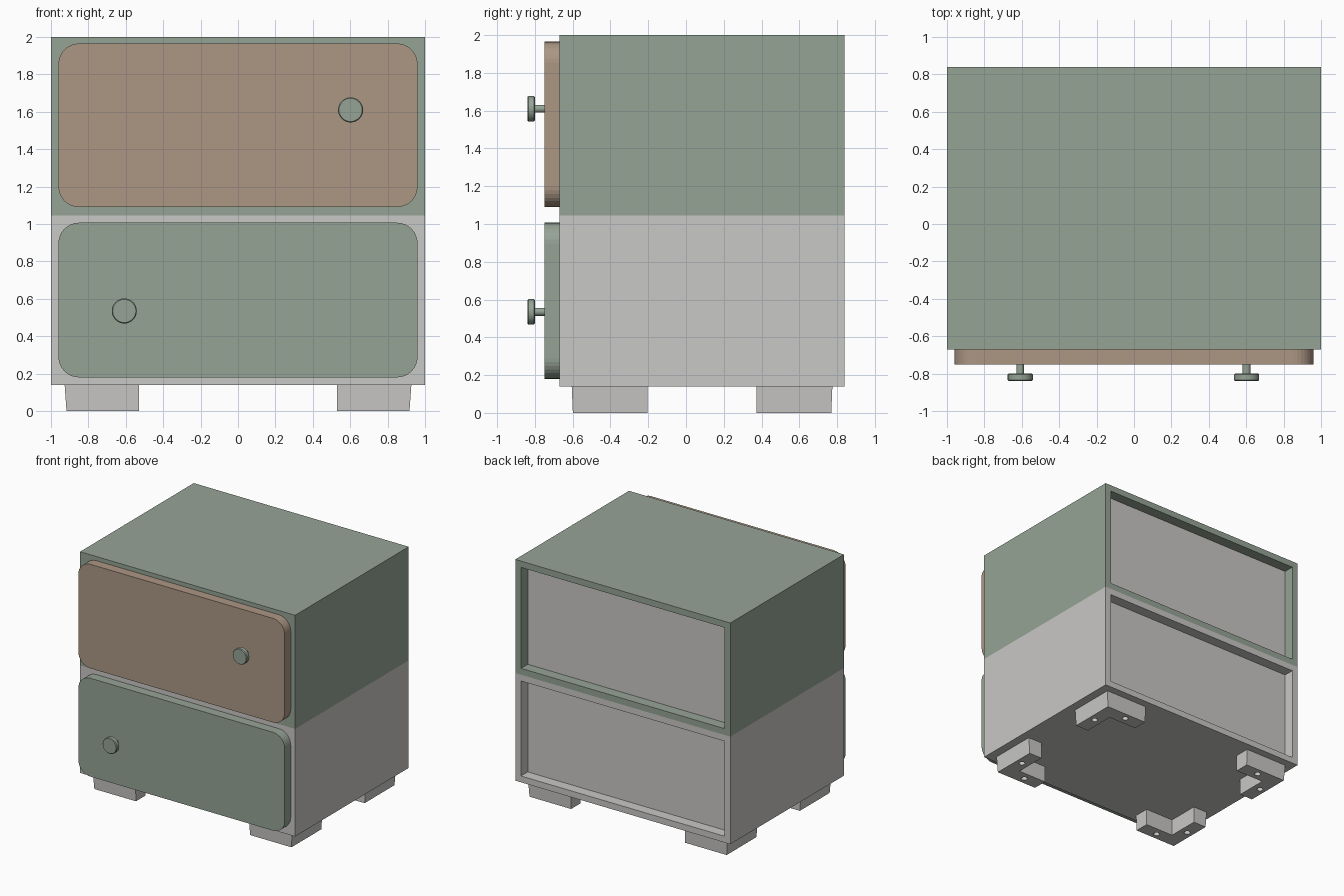
import bpy, bmesh, math
from mathutils import Matrix, Vector

if "Cube" in bpy.data.objects:
    bpy.data.objects.remove(bpy.data.objects["Cube"])


def material(name, srgb):
    m = bpy.data.materials.new(name)
    lin = [((c / 255 + 0.055) / 1.055) ** 2.4 for c in srgb]
    m.diffuse_color = (*lin, 1)
    m.use_nodes = True
    m.node_tree.nodes["Principled BSDF"].inputs["Base Color"].default_value = m.diffuse_color
    return m


sage = material("sage_green", (150, 164, 150))
grey = material("light_grey", (201, 200, 198))
tan = material("warm_tan", (172, 151, 132))


def make(name, bm, *mats):
    bmesh.ops.recalc_face_normals(bm, faces=bm.faces)
    me = bpy.data.meshes.new(name)
    bm.to_mesh(me)
    bm.free()
    ob = bpy.data.objects.new(name, me)
    bpy.context.collection.objects.link(ob)
    for m in mats:
        me.materials.append(m)
    return ob


def smooth(ob):
    bpy.ops.object.select_all(action='DESELECT')
    ob.select_set(True)
    bpy.context.view_layer.objects.active = ob
    bpy.ops.object.shade_smooth_by_angle(angle=math.radians(35))


# Cabinet box with a recessed back panel
def cabinet(name, z0, z1, mat):
    bm = bmesh.new()
    y0, y1 = -0.67, 0.84
    bmesh.ops.create_cube(bm, size=1, matrix=Matrix.Translation((0, (y0 + y1) / 2, (z0 + z1) / 2))
                          @ Matrix.Diagonal((2, y1 - y0, z1 - z0, 1)))
    bm.normal_update()
    back = [f for f in bm.faces if f.normal.y > 0.9]
    bmesh.ops.inset_individual(bm, faces=back, thickness=0.075)
    panel = bmesh.ops.extrude_discrete_faces(bm, faces=back)["faces"]
    bmesh.ops.translate(bm, verts=panel[0].verts, vec=(0, -0.09, 0))
    panel[0].material_index = 1
    make(name, bm, mat, grey)


cabinet("upper_cabinet", 1.045, 2.0, sage)
cabinet("lower_cabinet", 0.14, 1.045, grey)


# Drawer front: rounded rectangle plate
def drawer(name, z0, z1, mat, r=0.11, w=0.96, steps=8):
    bm = bmesh.new()
    vs = []
    for i, (cx, cz) in enumerate([(w - r, z1 - r), (r - w, z1 - r), (r - w, z0 + r), (w - r, z0 + r)]):
        for k in range(steps + 1):
            a = math.pi / 2 * (i + k / steps)
            vs.append(bm.verts.new((cx + r * math.cos(a), -0.75, cz + r * math.sin(a))))
    face = bm.faces.new(vs)
    ext = bmesh.ops.extrude_face_region(bm, geom=[face])["geom"]
    bmesh.ops.translate(bm, verts=[v for v in ext if isinstance(v, bmesh.types.BMVert)], vec=(0, 0.08, 0))
    bm.faces.new(vs) if not face.is_valid else None
    make(name, bm, mat)


drawer("upper_drawer_front", 1.09, 1.965, tan)
drawer("lower_drawer_front", 0.18, 1.007, sage)


# Knob: turned profile of stem and cap, given as (radius, y)
def knob(name, x, z, n=32):
    profile = [(0.021, -0.745), (0.021, -0.80), (0.062, -0.80), (0.067, -0.805),
               (0.067, -0.834), (0.062, -0.84)]
    bm = bmesh.new()
    rings = [[bm.verts.new((x + r * math.cos(2 * math.pi * k / n), y, z + r * math.sin(2 * math.pi * k / n)))
              for k in range(n)] for r, y in profile]
    for a, b in zip(rings, rings[1:]):
        for k in range(n):
            bm.faces.new((a[k], a[(k + 1) % n], b[(k + 1) % n], b[k]))
    bm.faces.new(rings[0])
    bm.faces.new(rings[-1])
    smooth(make(name, bm, sage))


knob("upper_knob", 0.602, 1.61)
knob("lower_knob", -0.608, 0.535)


# L-shaped corner foot, slightly tapered outside, with two screw holes below
def foot(name, sx, sy):
    yc, w = 0.085, 0.13
    holes = [(0.862, 0.452), (0.69, 0.627)]

    def outline(ox, oy, z):
        pts = [(ox, oy), (ox, 0.288), (0.925 - w, 0.288), (0.925 - w, 0.69 - w), (0.53, 0.69 - w), (0.53, oy)]
        return [bm.verts.new((sx * x, yc + sy * y, z)) for x, y in pts]

    bm = bmesh.new()
    low, top = outline(0.917, 0.684, 0), outline(0.927, 0.69, 0.14)
    bm.faces.new(low)
    bm.faces.new(top)
    for k in range(6):
        j = (k + 1) % 6
        bm.faces.new((low[k], low[j], top[j], top[k]))
    ob = make(name, bm, grey)

    bm = bmesh.new()
    for x, y in holes:
        bmesh.ops.create_cone(bm, cap_ends=True, segments=16, radius1=0.025, radius2=0.025, depth=0.16,
                              matrix=Matrix.Translation((sx * x, yc + sy * y, 0)))
    cutter = make(name + "_hole_cutter", bm, grey)
    cutter.hide_render = True
    mod = ob.modifiers.new("screw_holes", 'BOOLEAN')
    mod.operation = 'DIFFERENCE'
    mod.solver = 'EXACT'
    mod.object = cutter
    # Apply the cut and drop the helper
    bpy.ops.object.select_all(action='DESELECT')
    ob.select_set(True)
    bpy.context.view_layer.objects.active = ob
    bpy.ops.object.modifier_apply(modifier=mod.name)
    bpy.data.objects.remove(cutter)


for sx, side in ((-1, "left"), (1, "right")):
    for sy, end in ((-1, "front"), (1, "back")):
        foot(f"{end}_{side}_foot", sx, sy)
